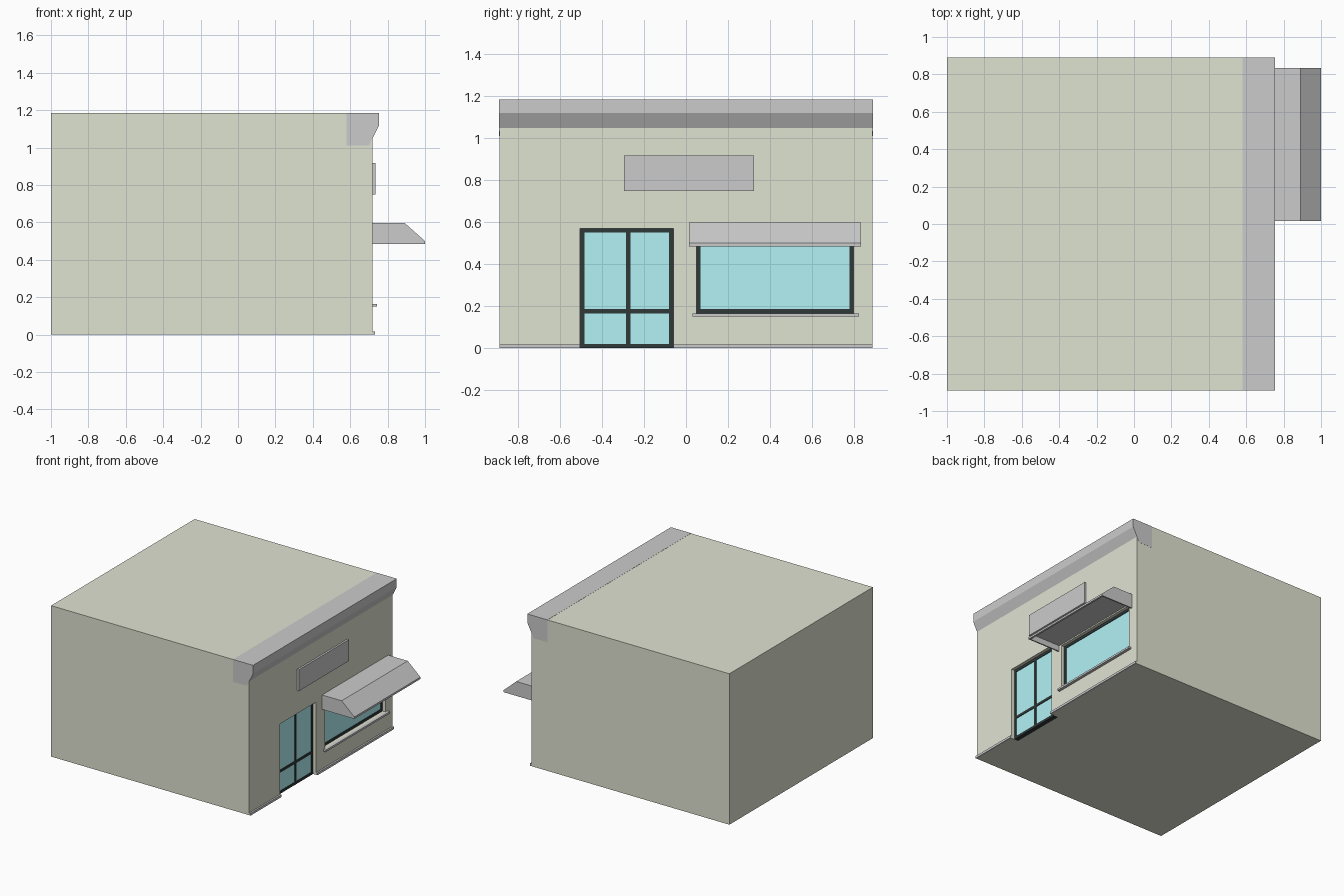
import bpy, bmesh

if "Cube" in bpy.data.objects:
    bpy.data.objects.remove(bpy.data.objects["Cube"])


def material(name, rgb):
    m = bpy.data.materials.new(name)
    m.diffuse_color = (*rgb, 1)
    m.use_nodes = True
    m.node_tree.nodes["Principled BSDF"].inputs["Base Color"].default_value = m.diffuse_color
    return m


WALL = material("wall_green", (0.74, 0.77, 0.64))
GLASS = material("glass_blue", (0.45, 0.89, 0.91))
BLACK = material("frame_black", (0.03, 0.04, 0.04))


def make_object(name, bm, mat=None):
    bmesh.ops.recalc_face_normals(bm, faces=bm.faces)
    me = bpy.data.meshes.new(name)
    bm.to_mesh(me)
    bm.free()
    ob = bpy.data.objects.new(name, me)
    bpy.context.collection.objects.link(ob)
    if mat:
        me.materials.append(mat)
    return ob


def add_prism(bm, profile, y0, y1):
    """Extrude an xz profile along y."""
    face = bm.faces.new([bm.verts.new((x, y0, z)) for x, z in profile])
    out = bmesh.ops.extrude_face_region(bm, geom=[face])
    verts = [v for v in out["geom"] if isinstance(v, bmesh.types.BMVert)]
    bmesh.ops.translate(bm, verts=verts, vec=(0, y1 - y0, 0))
    # extrude may drop the start face, so close it again when needed
    bmesh.ops.holes_fill(bm, edges=[e for e in bm.edges if e.is_boundary])


def prism(name, profile, y0, y1, mat=None):
    bm = bmesh.new()
    add_prism(bm, profile, y0, y1)
    return make_object(name, bm, mat)


def rect(x0, x1, z0, z1):
    return [(x0, z0), (x1, z0), (x1, z1), (x0, z1)]


def box(name, x, y, z, mat=None):
    return prism(name, rect(*x, *z), *y, mat)


FRONT = 0.72            # street wall plane
RECESS = FRONT - 0.025  # front plane of the door and window frames
DEEP = FRONT - 0.06     # back of the openings
T = 0.02                # frame bar width

DOOR = (-0.505, -0.06, 0.0, 0.57)
WINDOW = (0.05, 0.80, 0.165, 0.52)

# Building block
body = box("building_body", (-1, FRONT), (-0.89, 0.89), (0, 1.185), WALL)


def opening(name, y0, y1, z0, z1, uprights=(), rails=()):
    """Cut a recess in the street wall and fill it with frame bars and glass."""
    cutter = box(name + "_cutter", (DEEP, FRONT + 0.1), (y0, y1),
                 (z0 if z0 > 0 else -0.1, z1))
    cutter.hide_render = True
    cutter.hide_viewport = False
    mod = body.modifiers.new(name + "_opening", 'BOOLEAN')
    mod.object = cutter
    mod.operation = 'DIFFERENCE'
    mod.solver = 'EXACT'
    cutter.display_type = 'WIRE'

    bm = bmesh.new()
    for y in (y0 + T / 2, y1 - T / 2, *uprights):
        add_prism(bm, rect(DEEP, RECESS, z0, z1), y - T / 2, y + T / 2)
    for z in (z0 + T / 2, z1 - T / 2, *rails):
        add_prism(bm, rect(DEEP, RECESS - 0.0005, z - T / 2, z + T / 2),
                  y0 + T / 2, y1 - T / 2)
    make_object(name + "_frame", bm, BLACK)
    box(name + "_glass", (DEEP, RECESS - 0.005), (y0 + T / 2, y1 - T / 2),
        (z0 + T / 2, z1 - T / 2), GLASS)


opening("door", *DOOR, uprights=(-0.275,), rails=(0.175,))
opening("window", *WINDOW)

# Cornice along the top of the street wall
prism("cornice", [(0.58, 1.186), (0.755, 1.186), (0.755, 1.12),
                  (0.70, 1.01), (0.58, 1.01)], -0.891, 0.891)

# Blank sign panel
box("sign_panel", (FRONT, 0.735), (-0.295, 0.325), (0.75, 0.918))

# Window sill
box("window_sill", (FRONT, 0.742), (0.03, 0.825), (0.15, 0.165))

# Base strips on both sides of the door
box("base_strip_left", (FRONT, 0.733), (-0.89, DOOR[0]), (0, 0.018))
box("base_strip_right", (FRONT, 0.733), (DOOR[1], 0.89), (0, 0.018))

# Awning: sloped roof with a front lip and two end plates, open underneath
bm = bmesh.new()
add_prism(bm, [(FRONT, 0.598), (0.89, 0.598), (1.0, 0.50), (1.0, 0.485),
               (0.985, 0.485), (0.985, 0.495), (0.945, 0.53), (FRONT, 0.53)],
          0.025, 0.825)
END = [(FRONT, 0.598), (0.89, 0.598), (1.0, 0.50), (1.0, 0.485), (FRONT, 0.485)]
for y in (0.015, 0.825):
    add_prism(bm, END, y, y + 0.01)
make_object("awning", bm)
